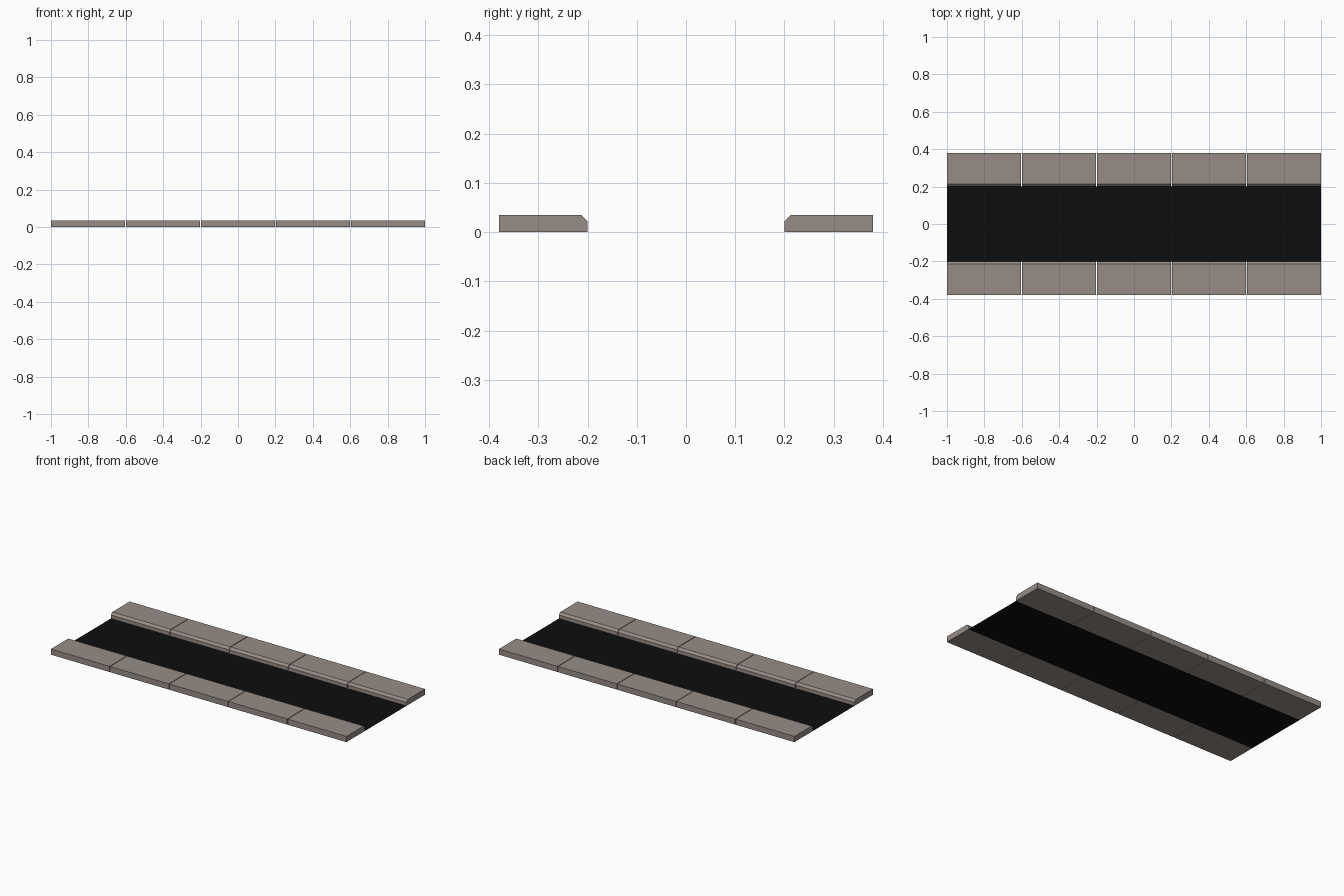
import bpy

if "Cube" in bpy.data.objects:
    bpy.data.objects.remove(bpy.data.objects["Cube"])


def material(name, color):
    m = bpy.data.materials.new(name)
    m.diffuse_color = (*color, 1)
    m.use_nodes = True
    m.node_tree.nodes["Principled BSDF"].inputs["Base Color"].default_value = m.diffuse_color
    return m


STONE = material("warm grey stone", (0.31, 0.265, 0.24))
ASPHALT = material("black asphalt", (0.004, 0.004, 0.004))


def mesh_object(name, verts, faces, mat):
    me = bpy.data.meshes.new(name)
    me.from_pydata(verts, [], faces)
    me.materials.append(mat)
    ob = bpy.data.objects.new(name, me)
    bpy.context.collection.objects.link(ob)
    return ob


# Kerb slab cross-section (y, z), chamfered on the road side
PROFILE = [(0.2, 0), (0.38, 0), (0.38, 0.035), (0.213, 0.035), (0.2, 0.022)]
COUNT, GAP = 5, 0.004
LENGTH = (2 - GAP * (COUNT - 1)) / COUNT


def slab(name, x0, side):
    prof = [(y * side, z) for y, z in PROFILE]
    if side < 0:
        prof.reverse()          # keep normals outward when mirrored
    n = len(prof)
    verts = [(x, y, z) for x in (x0, x0 + LENGTH) for y, z in prof]
    faces = [tuple(reversed(range(n))), tuple(range(n, 2 * n))]
    faces += [(i, (i + 1) % n, (i + 1) % n + n, i + n) for i in range(n)]
    mesh_object(name, verts, faces, STONE)


# Pavement slabs on both sides
for side, label in ((-1, "front"), (1, "back")):
    for i in range(COUNT):
        slab(f"{label}_pavement_slab_{i + 1}", -1 + i * (LENGTH + GAP), side)

# Flat road surface
mesh_object("road_surface",
            [(-1, -0.2, 0), (1, -0.2, 0), (1, 0.2, 0), (-1, 0.2, 0)],
            [(0, 1, 2, 3)], ASPHALT)
